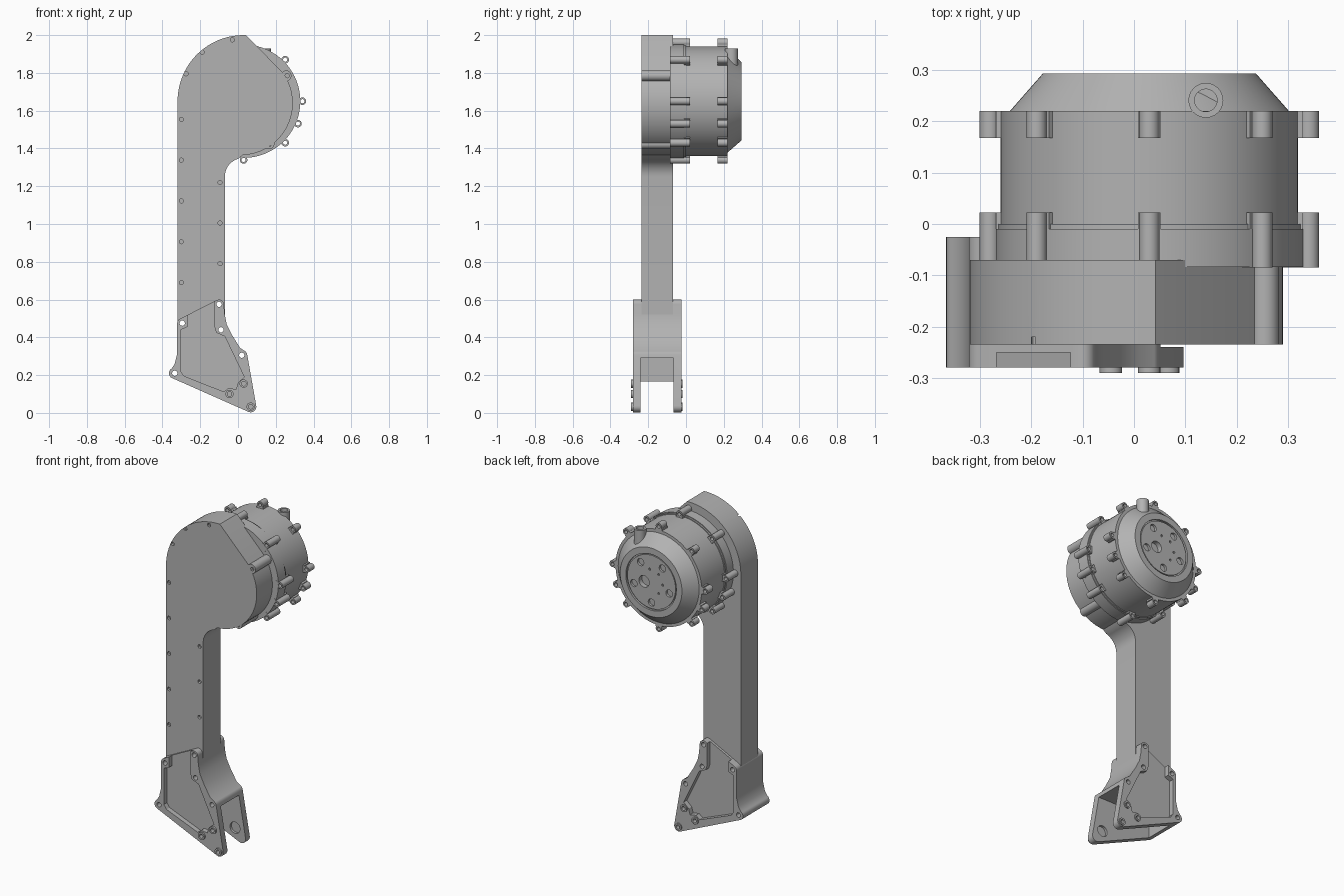
import bpy, bmesh, math
from mathutils import Matrix, Vector

if "Cube" in bpy.data.objects:
    bpy.data.objects.remove(bpy.data.objects["Cube"])

grey = bpy.data.materials.new("machined grey")
grey.use_nodes = True
grey.diffuse_color = (0.45, 0.45, 0.45, 1)
grey.node_tree.nodes["Principled BSDF"].inputs["Base Color"].default_value = (0.45, 0.45, 0.45, 1)

CX, CZ = 0.03, 1.65      # drum axis
FRONT, BACK = -0.235, -0.07


def make(name, bm):
    bmesh.ops.recalc_face_normals(bm, faces=bm.faces)
    mesh = bpy.data.meshes.new(name)
    bm.to_mesh(mesh)
    bm.free()
    mesh.materials.append(grey)
    ob = bpy.data.objects.new(name, mesh)
    bpy.context.collection.objects.link(ob)
    return ob


def add_prism(bm, pts, y0, y1):
    face = bm.faces.new([bm.verts.new((x, y0, z)) for x, z in pts])
    out = bmesh.ops.extrude_face_region(bm, geom=[face])["geom"]
    bmesh.ops.translate(bm, vec=(0, y1 - y0, 0),
                        verts=[v for v in out if isinstance(v, bmesh.types.BMVert)])


def arc(cx, cz, r, a0, a1, n):
    angles = [math.radians(a0 + (a1 - a0) * i / n) for i in range(n + 1)]
    return [(cx + r * math.cos(a), cz + r * math.sin(a)) for a in angles]


def add_round(bm, x, z, r, y0, y1, n=16):
    add_prism(bm, arc(x, z, r, 0, 360, n)[:-1], y0, y1)


def add_lathe(bm, profile, x, z, n, closed=False):
    # Turn a (radius, y) profile about an axis along y
    verts = [bm.verts.new((x + r, y, z)) for r, y in profile]
    pairs = list(zip(verts, verts[1:])) + ([(verts[-1], verts[0])] if closed else [])
    edges = [bm.edges.new(p) for p in pairs]
    new = bmesh.ops.spin(bm, geom=verts + edges, cent=(x, 0, z), axis=(0, 1, 0),
                         angle=math.tau, steps=n, use_merge=True)
    return new


def cut(ob, bm):
    cutter = make("cutter", bm)
    cutter.hide_render = True
    mod = ob.modifiers.new("cut", "BOOLEAN")
    mod.operation, mod.solver, mod.object = "DIFFERENCE", "EXACT", cutter
    bpy.context.view_layer.objects.active = ob
    bpy.ops.object.modifier_apply(modifier=mod.name)
    bpy.data.objects.remove(cutter)


# Arm: rounded head running into a straight shank
bm = bmesh.new()
profile = arc(CX, CZ, 0.35, 180, 88, 24)
profile += arc(0.015, 1.64, 0.275, 36, -88, 32)
profile += arc(0.03, 1.25, 0.10, 105, 180, 8)
profile += [(-0.07, 0.48), (-0.12, 0.47), (-0.31, 0.43), (-0.32, 0.43)]
add_prism(bm, profile, FRONT, BACK)
arm = make("arm", bm)

through = [(-0.295, 0.475), (-0.10, 0.575), (-0.09, 0.44), (0.02, 0.305), (-0.335, 0.21)]
blind = [(-0.045, 0.10), (0.03, 0.155), (0.067, 0.033)]
screws = [(-0.3, 0.69 + 0.216 * i) for i in range(5)]
screws += [(-0.095, 0.79 + 0.215 * i) for i in range(3)]
screws += [(-0.275, 1.795), (-0.19, 1.91), (-0.03, 1.975)]
bm = bmesh.new()
for x, z in screws:
    add_round(bm, x, z, 0.011, FRONT - 0.02, FRONT + 0.015, 12)
for x, z in through[:3]:
    add_round(bm, x, z, 0.014, -0.4, 0.1)
cut(arm, bm)

# Bosses running through the depth of the arm head
bm = bmesh.new()
for x, z in [(0.255, 1.785), (0.165, 1.425)]:
    add_round(bm, x, z, 0.028, FRONT, -0.08, 20)
bosses = make("head_bosses", bm)
bm = bmesh.new()
for x, z in [(0.26, 1.785), (0.165, 1.42)]:
    add_round(bm, x, z, 0.011, FRONT - 0.02, FRONT + 0.015, 12)
cut(bosses, bm)

# Foot bracket: outline, fork cavity, side pockets and bolt holes
bm = bmesh.new()
outline = arc(-0.295, 0.475, 0.027, 180, 110, 5)
outline += arc(-0.10, 0.575, 0.025, 110, 0, 7)
outline += [(-0.07, 0.52), (-0.06, 0.47), (-0.03, 0.41), (0.01, 0.345)]
outline += arc(0.022, 0.305, 0.027, 50, 5, 3)
outline += arc(0.067, 0.033, 0.03, 10, -115, 8)
outline += arc(-0.338, 0.21, 0.028, 245, 120, 8)
outline += [(-0.335, 0.26), (-0.323, 0.31)]
add_prism(bm, outline, -0.28, -0.025)
bracket = make("foot_bracket", bm)

bm = bmesh.new()
add_prism(bm, [(-0.31, 0.29), (0.2, 0.29), (0.2, -0.1), (-0.31, -0.1)], -0.24, -0.065)
cut(bracket, bm)

pocket = [(-0.303, 0.44), (-0.303, 0.22), (-0.285, 0.195), (-0.075, 0.112), (-0.05, 0.132),
          (-0.01, 0.125), (0.0, 0.16), (0.033, 0.19), (-0.07, 0.405), (-0.115, 0.425),
          (-0.124, 0.455), (-0.124, 0.65), (-0.268, 0.65), (-0.268, 0.455)]
bm = bmesh.new()
add_prism(bm, pocket, -0.35, -0.25)
add_prism(bm, pocket, -0.055, 0.05)
cut(bracket, bm)

bm = bmesh.new()
for x, z in through:
    add_round(bm, x, z, 0.014, -0.4, 0.1)
for x, z in blind:
    add_round(bm, x, z, 0.017, -0.4, -0.262)
    add_round(bm, x, z, 0.017, -0.043, 0.1)
cut(bracket, bm)

# Shallow pivot seats on the inner faces of the fork
bm = bmesh.new()
add_round(bm, 0.025, 0.085, 0.034, -0.255, -0.05, 24)
cut(bracket, bm)

# Bolt collars standing slightly proud of the fork plates
bm = bmesh.new()
for x, z in blind:
    for y0, y1 in [(-0.29, -0.262), (-0.043, -0.018)]:
        add_lathe(bm, [(0.012, y0), (0.022, y0), (0.022, y1), (0.012, y1)], x, z, 16, True)
collars = make("fork_collars", bm)

# Motor drum with flange, tapered end and inset cover
bm = bmesh.new()
add_lathe(bm, [(0, -0.084), (0.3, -0.084), (0.3, -0.01), (0.295, -0.01), (0.295, 0),
               (0.29, 0), (0.29, 0.22), (0.272, 0.22), (0.208, 0.293), (0.17, 0.293),
               (0.17, 0.281), (0.162, 0.281), (0.162, 0.289), (0, 0.289)], CX, CZ, 72)
bmesh.ops.remove_doubles(bm, verts=bm.verts, dist=0.0001)
drum = make("motor_drum", bm)

# Cover details: ring of screw pockets, cable opening and pin holes
bm = bmesh.new()
for i in range(5):
    x, z = arc(CX, CZ, 0.125, 54 + 72 * i, 0, 1)[0]
    add_round(bm, x, z, 0.022, 0.275, 0.35)
add_round(bm, CX + 0.05, CZ - 0.01, 0.035, 0.26, 0.35, 24)
for i in range(4):
    x, z = arc(CX, CZ, 0.075, 80 + 50 * i, 0, 1)[0]
    add_round(bm, x, z, 0.007, 0.28, 0.35, 8)
cut(drum, bm)

# Screw lugs around both ends of the drum
bm = bmesh.new()
for y0, y1 in [(-0.085, 0.022), (0.168, 0.22)]:
    for a in [0, 45, 90, 135, 180, 202.5, 225, 270, 315, 337.5]:
        x, z = arc(CX, CZ, 0.311, a, 0, 1)[0]
        add_lathe(bm, [(0.011, y0), (0.02, y0), (0.02, y1), (0.011, y1)], x, z, 16, True)
        turn = Matrix.Rotation(-math.radians(a), 4, "Y")
        place = Matrix.Translation(Vector((CX, (y0 + y1) / 2, CZ))) @ turn
        place = place @ Matrix.Translation((0.288, 0, 0)) @ Matrix.Diagonal((0.022, y1 - y0, 0.044, 1))
        bmesh.ops.create_cube(bm, size=1, matrix=place)
lugs = make("drum_lugs", bm)

# Upright cable port on the tapered end
bm = bmesh.new()
bmesh.ops.create_cone(bm, cap_ends=True, segments=24, radius1=0.034, radius2=0.034, depth=0.16,
                      matrix=Matrix.Translation((0.14, 0.241, 1.85)))
port = make("cable_port", bm)
bm = bmesh.new()
bmesh.ops.create_cone(bm, cap_ends=True, segments=24, radius1=0.022, radius2=0.022, depth=0.1,
                      matrix=Matrix.Translation((0.14, 0.241, 1.92)))
cut(port, bm)

# Smooth curved walls, sharp edges kept
for ob in (arm, bosses, bracket, collars, drum, lugs, port):
    bpy.ops.object.select_all(action="DESELECT")
    ob.select_set(True)
    bpy.context.view_layer.objects.active = ob
    bpy.ops.object.shade_smooth_by_angle(angle=math.radians(30))
